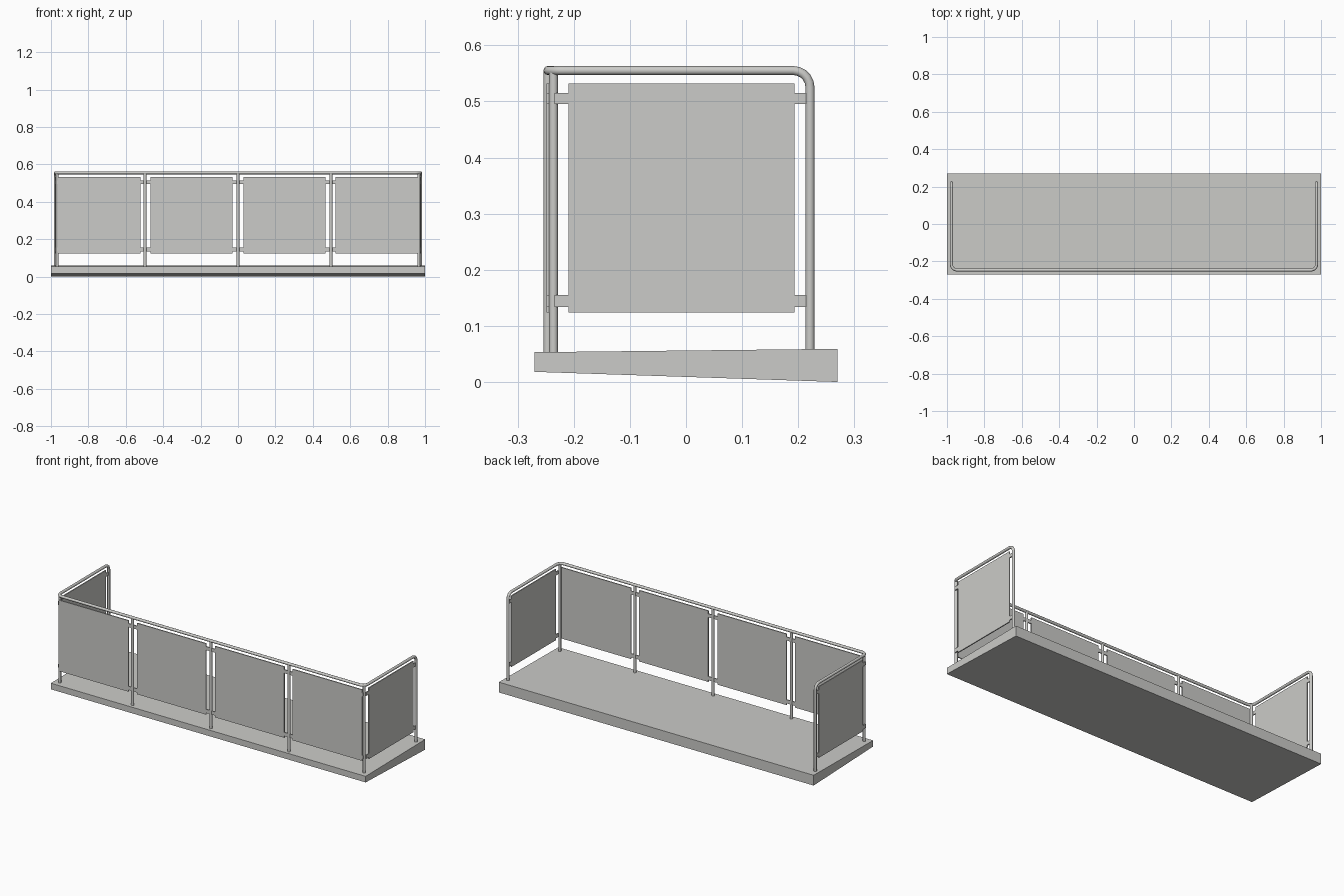
import bpy, bmesh, math
from mathutils import Vector

if "Cube" in bpy.data.objects:
    bpy.data.objects.remove(bpy.data.objects["Cube"])

grey = bpy.data.materials.new("light grey")
grey.diffuse_color = (0.6, 0.6, 0.58, 1)
grey.use_nodes = True
grey.node_tree.nodes["Principled BSDF"].inputs["Base Color"].default_value = grey.diffuse_color

R = 0.008          # tube radius
RAIL_Z = 0.555     # rail centre height
SIDE_X = 0.976     # side rail centre
FRONT_Y = -0.246   # front rail centre
BACK_Y = 0.221     # back post centre


def add_mesh(name, mesh):
    mesh.materials.clear()
    mesh.materials.append(grey)
    ob = bpy.data.objects.new(name, mesh)
    bpy.context.collection.objects.link(ob)
    return ob


def smooth(ob):
    bpy.ops.object.select_all(action='DESELECT')
    ob.select_set(True)
    bpy.context.view_layer.objects.active = ob
    bpy.ops.object.shade_smooth_by_angle(angle=math.radians(40))


def boxes(name, spans):
    """One object from (x0, x1, y0, y1, z0, z1) boxes."""
    bm = bmesh.new()
    for x0, x1, y0, y1, z0, z1 in spans:
        vs = bmesh.ops.create_cube(bm, size=1)["verts"]
        for v in vs:
            v.co = Vector(((x0 + x1) / 2 + v.co.x * (x1 - x0),
                           (y0 + y1) / 2 + v.co.y * (y1 - y0),
                           (z0 + z1) / 2 + v.co.z * (z1 - z0)))
    me = bpy.data.meshes.new(name)
    bm.to_mesh(me)
    bm.free()
    return add_mesh(name, me)


def rounded(points, radius, steps=5):
    """Path with every right-angle corner replaced by an arc."""
    pts = [Vector(p) for p in points]
    out = [pts[0]]
    for a, b, c in zip(pts, pts[1:], pts[2:]):
        u, w = (a - b).normalized(), (c - b).normalized()
        centre = b + (u + w) * radius
        for i in range(steps + 1):
            t = math.pi / 2 * i / steps
            out.append(centre - w * radius * math.cos(t) - u * radius * math.sin(t))
    return out + [pts[-1]]


def tube(name, points):
    cu = bpy.data.curves.new(name, 'CURVE')
    cu.dimensions = '3D'
    cu.bevel_depth = R
    cu.bevel_resolution = 4
    cu.use_fill_caps = True
    sp = cu.splines.new('POLY')
    sp.points.add(len(points) - 1)
    for p, co in zip(sp.points, points):
        p.co = (*co, 1)
    tmp = bpy.data.objects.new(name + "_path", cu)
    bpy.context.collection.objects.link(tmp)
    dg = bpy.context.evaluated_depsgraph_get()
    me = bpy.data.meshes.new_from_object(tmp.evaluated_get(dg))
    bpy.data.objects.remove(tmp)
    smooth(add_mesh(name, me))


# floor slab: tapered side profile extruded along x
bm = bmesh.new()
profile = [(-0.27, 0.018), (0.27, 0.0), (0.27, 0.059), (-0.27, 0.053)]
face = bm.faces.new([bm.verts.new((-1, y, z)) for y, z in profile])
ext = bmesh.ops.extrude_face_region(bm, geom=[face])["geom"]
bmesh.ops.translate(bm, vec=(2, 0, 0),
                    verts=[g for g in ext if isinstance(g, bmesh.types.BMVert)])
bmesh.ops.recalc_face_normals(bm, faces=bm.faces)
slab = bpy.data.meshes.new("floor_slab")
bm.to_mesh(slab)
bm.free()
add_mesh("floor_slab", slab)

# handrail running from one back post round the front to the other
tube("handrail", rounded([(-SIDE_X, BACK_Y, 0.05), (-SIDE_X, BACK_Y, RAIL_Z),
                          (-SIDE_X, FRONT_Y, RAIL_Z), (SIDE_X, FRONT_Y, RAIL_Z),
                          (SIDE_X, BACK_Y, RAIL_Z), (SIDE_X, BACK_Y, 0.05)], 0.03))

# front and corner posts
for i, (x, y) in enumerate([(-0.967, -0.236), (-0.497, FRONT_Y), (0, FRONT_Y),
                            (0.497, FRONT_Y), (0.967, -0.236)]):
    tube(f"post_{i + 1}", [(x, y, 0.045), (x, y, RAIL_Z)])

# panels with mounting tabs
PZ0, PZ1 = 0.124, 0.532
TABS = [(0.134, 0.155), (0.495, 0.515)]
T = 0.003          # half thickness
front = [(-0.963, -0.521, -0.967, -0.497), (-0.468, -0.029, -0.497, 0),
         (0.029, 0.468, 0, 0.497), (0.521, 0.963, 0.497, 0.967)]
for i, (x0, x1, p0, p1) in enumerate(front):
    y0, y1 = FRONT_Y - T, FRONT_Y + T
    spans = [(x0, x1, y0, y1, PZ0, PZ1)]
    for z0, z1 in TABS:
        spans += [(p0, x0, y0, y1, z0, z1), (x1, p1, y0, y1, z0, z1)]
    boxes(f"front_panel_{i + 1}", spans)

for side, s in (("left", -1), ("right", 1)):
    x0, x1 = s * SIDE_X - T, s * SIDE_X + T
    spans = [(x0, x1, -0.209, 0.193, PZ0, PZ1)]
    for z0, z1 in TABS:
        spans += [(x0, x1, -0.234, -0.209, z0, z1), (x0, x1, 0.193, BACK_Y, z0, z1)]
    boxes(f"{side}_side_panel", spans)
